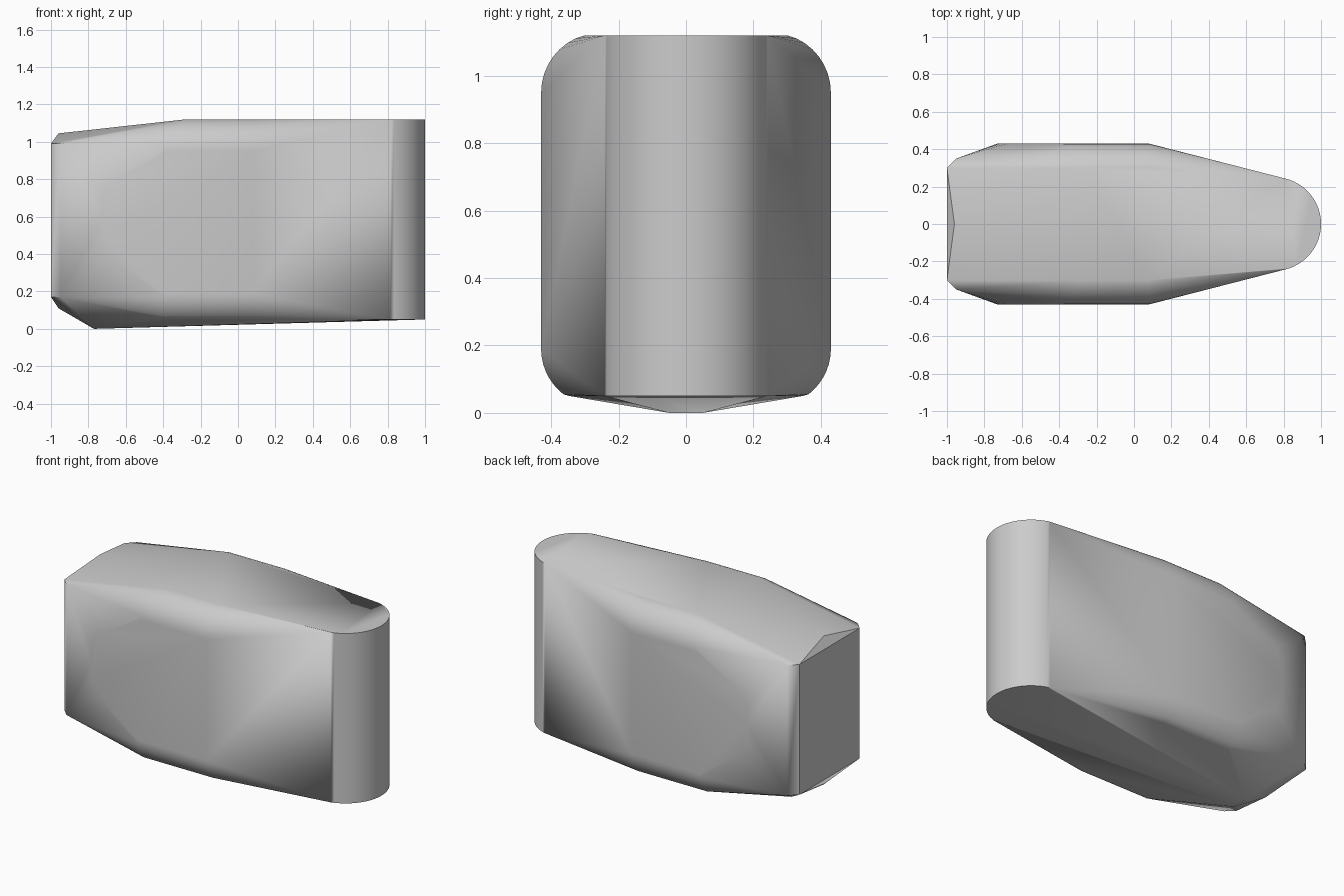
import bpy, bmesh, math

cube = bpy.data.objects.get("Cube")
if cube:
    bpy.data.objects.remove(cube, do_unlink=True)

BOTTOM, TOP = 0.05, 1.12
HALF_WIDTH = 0.43
points = []


def mirrored(x, y, z):
    """Add a hull point on both sides."""
    points.append((x, y, z))
    if y:
        points.append((x, -y, z))


# Upright round nose
nose_radius = 0.25
for i in range(17):
    angle = math.radians(75) * i / 16
    for z in (BOTTOM, TOP):
        mirrored(0.75 + nose_radius * math.cos(angle), nose_radius * math.sin(angle), z)

# Rounded shoulders and lower edges along the middle
corner = 0.17
for i in range(9):
    upper = math.radians(76) * i / 8
    lower = math.radians(60) * i / 8
    for x in (-0.38 + 0.1 * i / 8, 0.08):
        mirrored(x, HALF_WIDTH - corner + corner * math.cos(upper),
                 min(TOP, 0.95 + corner * math.sin(upper) + 0.006 * i / 8))
    for x in (-0.4, 0.08):
        mirrored(x, HALF_WIDTH - corner + corner * math.cos(lower),
                 max(BOTTOM, 0.19 - corner * math.sin(lower)))

# Tapered rear outline of the flat side panels
for x, z in ((-0.68, 0.78), (-0.72, 0.69), (-0.73, 0.59), (-0.72, 0.49), (-0.68, 0.39)):
    mirrored(x, HALF_WIDTH, z)

# Chamfered tail block
for z in (0.17, 0.99):
    mirrored(-1.0, 0.30, z)
    mirrored(-0.95, 0.35, z)

# Tail ridge and keel
mirrored(-0.96, 0, 1.045)
mirrored(-0.96, 0, 0.11)
mirrored(-0.77, 0.05, 0)

# Skin the points into one convex body
bm = bmesh.new()
for p in points:
    bm.verts.new(p)
bmesh.ops.remove_doubles(bm, verts=bm.verts, dist=0.001)
hull = bmesh.ops.convex_hull(bm, input=bm.verts)
loose = [v for v in bm.verts if not v.link_faces]
bmesh.ops.delete(bm, geom=loose, context='VERTS')
bmesh.ops.dissolve_limit(bm, angle_limit=math.radians(0.5), verts=bm.verts, edges=bm.edges)
bmesh.ops.recalc_face_normals(bm, faces=bm.faces)
mesh = bpy.data.meshes.new("tapered_body")
bm.to_mesh(mesh)
bm.free()

# Plain grey finish
grey = bpy.data.materials.new("plain grey")
grey.use_nodes = True
colour = (0.6, 0.6, 0.6, 1)
grey.diffuse_color = colour
grey.node_tree.nodes["Principled BSDF"].inputs["Base Color"].default_value = colour
mesh.materials.append(grey)

body = bpy.data.objects.new("tapered_body", mesh)
bpy.context.collection.objects.link(body)
bpy.ops.object.select_all(action='DESELECT')
body.select_set(True)
bpy.context.view_layer.objects.active = body
bpy.ops.object.shade_smooth_by_angle(angle=math.radians(30))
